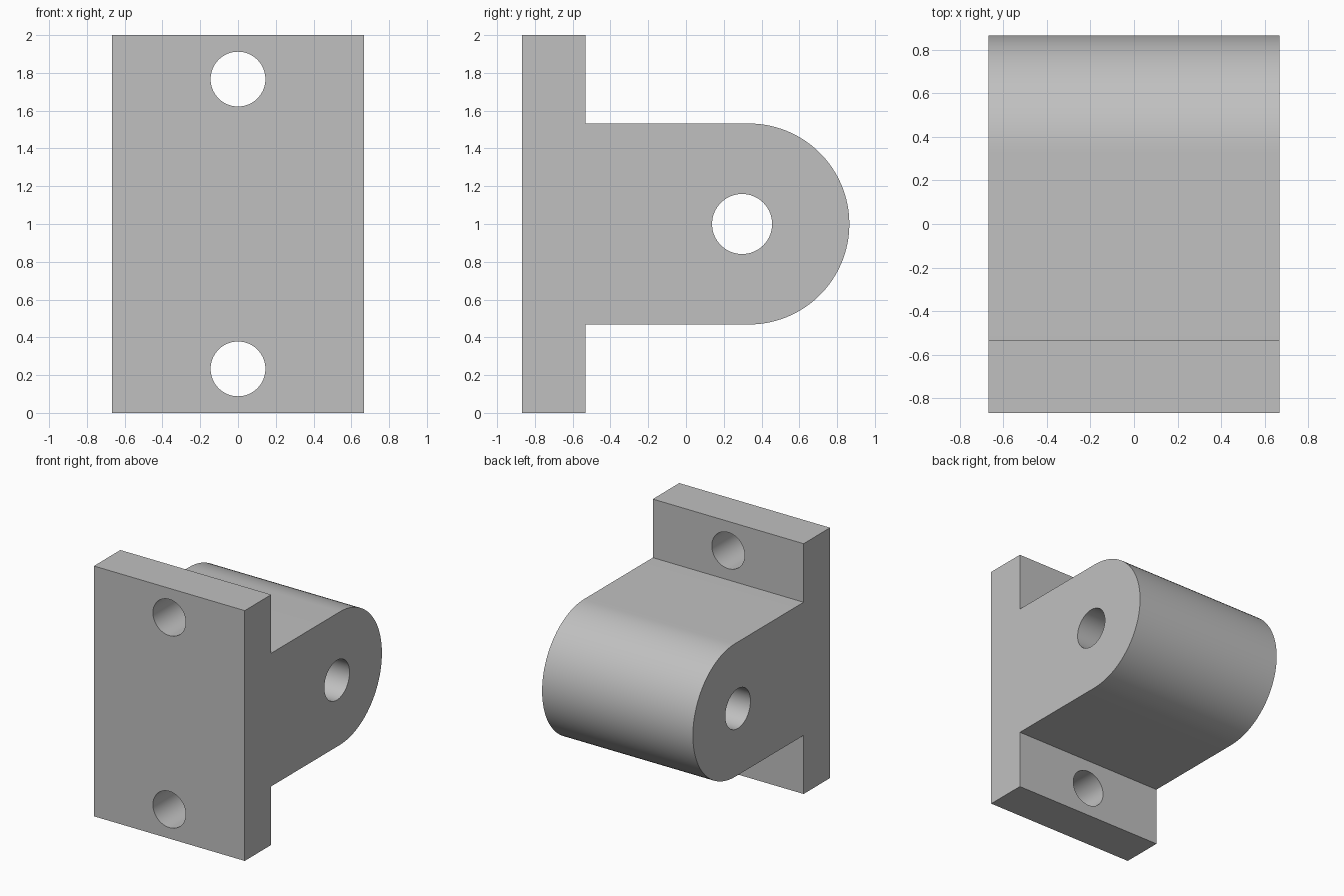
import bpy
import bmesh
from math import cos, sin, pi, radians
from mathutils import Matrix

cube = bpy.data.objects.get("Cube")
if cube:
    bpy.data.objects.remove(cube, do_unlink=True)

WIDTH = 1.333
PLATE_BACK, PLATE_FRONT = -0.533, -0.867
MID_Z, LUG_RADIUS, LUG_Y = 1.0, 0.532, 0.333
ARC_STEPS = 48

grey = bpy.data.materials.new("plain grey")
grey.use_nodes = True
colour = (0.53, 0.53, 0.53, 1)
grey.diffuse_color = colour
grey.node_tree.nodes["Principled BSDF"].inputs["Base Color"].default_value = colour


def link(name, bm):
    mesh = bpy.data.meshes.new(name)
    bmesh.ops.recalc_face_normals(bm, faces=bm.faces)
    bm.to_mesh(mesh)
    bm.free()
    mesh.materials.append(grey)
    obj = bpy.data.objects.new(name, mesh)
    bpy.context.collection.objects.link(obj)
    return obj


def drill(target, name, centre, radius, axis):
    """Cut a round through hole along the given axis."""
    bm = bmesh.new()
    turn = Matrix.Rotation(pi / 2, 4, "Y" if axis == "X" else "X")
    bmesh.ops.create_cone(bm, cap_ends=True, segments=64, radius1=radius,
                          radius2=radius, depth=2,
                          matrix=Matrix.Translation(centre) @ turn)
    cutter = link(name, bm)
    cutter.hide_render = True
    mod = target.modifiers.new(name, "BOOLEAN")
    mod.operation, mod.solver, mod.object = "DIFFERENCE", "EXACT", cutter
    bpy.context.view_layer.objects.active = target
    bpy.ops.object.modifier_apply(modifier=name)
    bpy.data.objects.remove(cutter, do_unlink=True)


# Side profile: flange plate with a round-ended lug
bottom, top = MID_Z - LUG_RADIUS, MID_Z + LUG_RADIUS
profile = [(PLATE_BACK, top), (PLATE_BACK, 2), (PLATE_FRONT, 2),
           (PLATE_FRONT, 0), (PLATE_BACK, 0), (PLATE_BACK, bottom)]
for i in range(ARC_STEPS + 1):
    a = -pi / 2 + pi * i / ARC_STEPS
    profile.append((LUG_Y + LUG_RADIUS * cos(a), MID_Z + LUG_RADIUS * sin(a)))

# Extrude the profile across the width
bm = bmesh.new()
side = bm.faces.new([bm.verts.new((-WIDTH / 2, y, z)) for y, z in profile])
ext = bmesh.ops.extrude_face_region(bm, geom=[side], use_keep_orig=True)
verts = [e for e in ext["geom"] if isinstance(e, bmesh.types.BMVert)]
bmesh.ops.translate(bm, verts=verts, vec=(WIDTH, 0, 0))
bracket = link("pivot_bracket", bm)

# Pivot hole through the lug, bolt holes through the plate
drill(bracket, "pivot_hole", (0, 0.297, MID_Z), 0.159, "X")
for name, offset in (("lower_bolt_hole", -0.767), ("upper_bolt_hole", 0.767)):
    drill(bracket, name, (0, -0.7, MID_Z + offset), 0.145, "Y")

# Smooth the round surfaces, keep the corners sharp
bpy.ops.object.select_all(action="DESELECT")
bracket.select_set(True)
bpy.context.view_layer.objects.active = bracket
bpy.ops.object.shade_smooth_by_angle(angle=radians(30))
